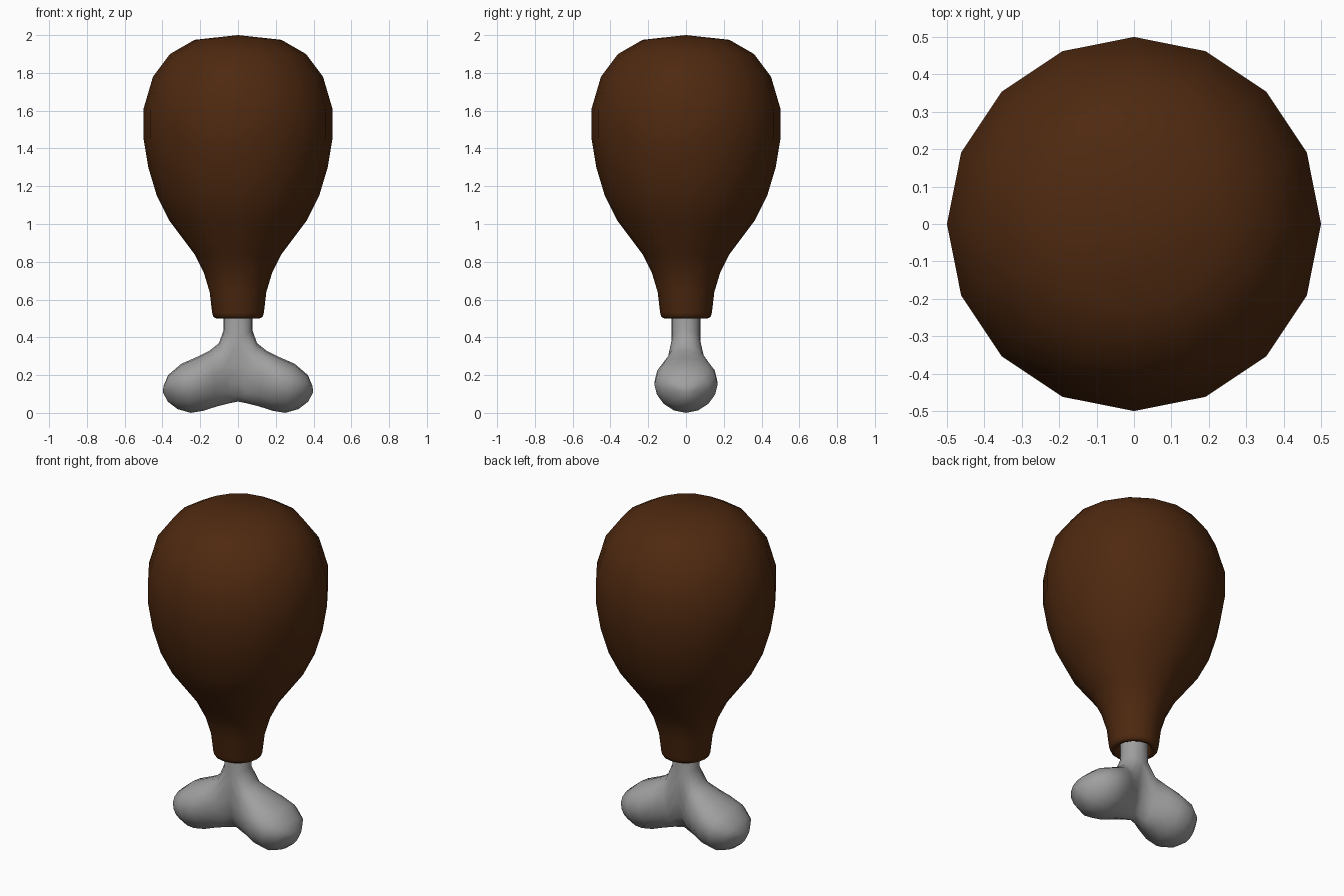
import bpy, bmesh
from math import sin, cos, pi

if "Cube" in bpy.data.objects:
    bpy.data.objects.remove(bpy.data.objects["Cube"])

N = 16


def finish(name, bm, color):
    bmesh.ops.remove_doubles(bm, verts=bm.verts, dist=0.0005)
    bmesh.ops.recalc_face_normals(bm, faces=bm.faces)
    for f in bm.faces:
        f.smooth = True
    me = bpy.data.meshes.new(name)
    bm.to_mesh(me)
    bm.free()
    ob = bpy.data.objects.new(name, me)
    bpy.context.collection.objects.link(ob)
    mat = bpy.data.materials.new(name + "_colour")
    mat.diffuse_color = color
    mat.use_nodes = True
    mat.node_tree.nodes["Principled BSDF"].inputs["Base Color"].default_value = mat.diffuse_color
    me.materials.append(mat)
    return ob


def bridge(bm, a, b, closed=True):
    n = len(a)
    for i in range(n if closed else n - 1):
        j = (i + 1) % n
        bm.faces.new((a[i], a[j], b[j], b[i]))


# Meat: lathed profile (radius, height), with a rolled lip around the bone
profile = [(0.23, 1.975), (0.36, 1.90), (0.45, 1.78), (0.50, 1.61),
           (0.50, 1.45), (0.475, 1.30), (0.43, 1.15), (0.365, 1.02),
           (0.23, 0.84), (0.18, 0.74), (0.15, 0.64), (0.137, 0.53),
           (0.13, 0.508), (0.115, 0.50), (0.10, 0.505), (0.088, 0.53),
           (0.076, 0.60)]
bm = bmesh.new()
rings = [[bm.verts.new((r * cos(2 * pi * i / N), r * sin(2 * pi * i / N), z))
          for i in range(N)] for r, z in profile]
top = bm.verts.new((0, 0, 2.0))
for i in range(N):
    bm.faces.new((top, rings[0][i], rings[0][(i + 1) % N]))
for a, b in zip(rings, rings[1:]):
    bridge(bm, a, b)
finish("meat", bm, (0.077, 0.022, 0.005, 1))

# Bone: half shaft that opens into one knuckle, mirrored across x
bm = bmesh.new()
R = 0.076
angles = [-pi / 2 + 2 * pi * k / N for k in range(N)]
half = angles[:N // 2 + 1]


def shaft_xy(a):
    return (R * cos(a) if cos(a) > 1e-6 else 0.0, R * sin(a))


shaft_top = [bm.verts.new((*shaft_xy(a), 0.62)) for a in half]

# First knuckle ring: half of the shaft plus the arc through the crotch
ring = [bm.verts.new((*shaft_xy(a), 0.385 + 0.055 * cos(a))) for a in half]
bridge(bm, shaft_top, ring, closed=False)
for a in angles[N // 2 + 1:]:
    ring.append(bm.verts.new((0, 0.092 * sin(a), 0.385 + 0.325 * cos(a))))

# Knuckle rings: upper point (x, z), lower point (x, z), half width in y
for px, pz, qx, qz, w in [(0.10, 0.37, 0.05, 0.05, 0.105),
                          (0.15, 0.33, 0.11, 0.035, 0.138),
                          (0.22, 0.295, 0.18, 0.012, 0.165),
                          (0.30, 0.26, 0.25, 0.0, 0.167),
                          (0.37, 0.20, 0.32, 0.02, 0.125),
                          (0.395, 0.14, 0.372, 0.06, 0.06)]:
    nxt = [bm.verts.new(((px + qx) / 2 + (px - qx) / 2 * cos(a), w * sin(a),
                         (pz + qz) / 2 + (pz - qz) / 2 * cos(a)
                         + 0.02 * sin(a) ** 2))
           for a in angles]
    bridge(bm, ring, nxt)
    ring = nxt
tip = bm.verts.new((0.397, 0, 0.108))
for i in range(N):
    bm.faces.new((tip, ring[i], ring[(i + 1) % N]))
bone = finish("bone", bm, (0.35, 0.35, 0.35, 1))
mod = bone.modifiers.new("mirror", 'MIRROR')
mod.merge_threshold = 0.001
